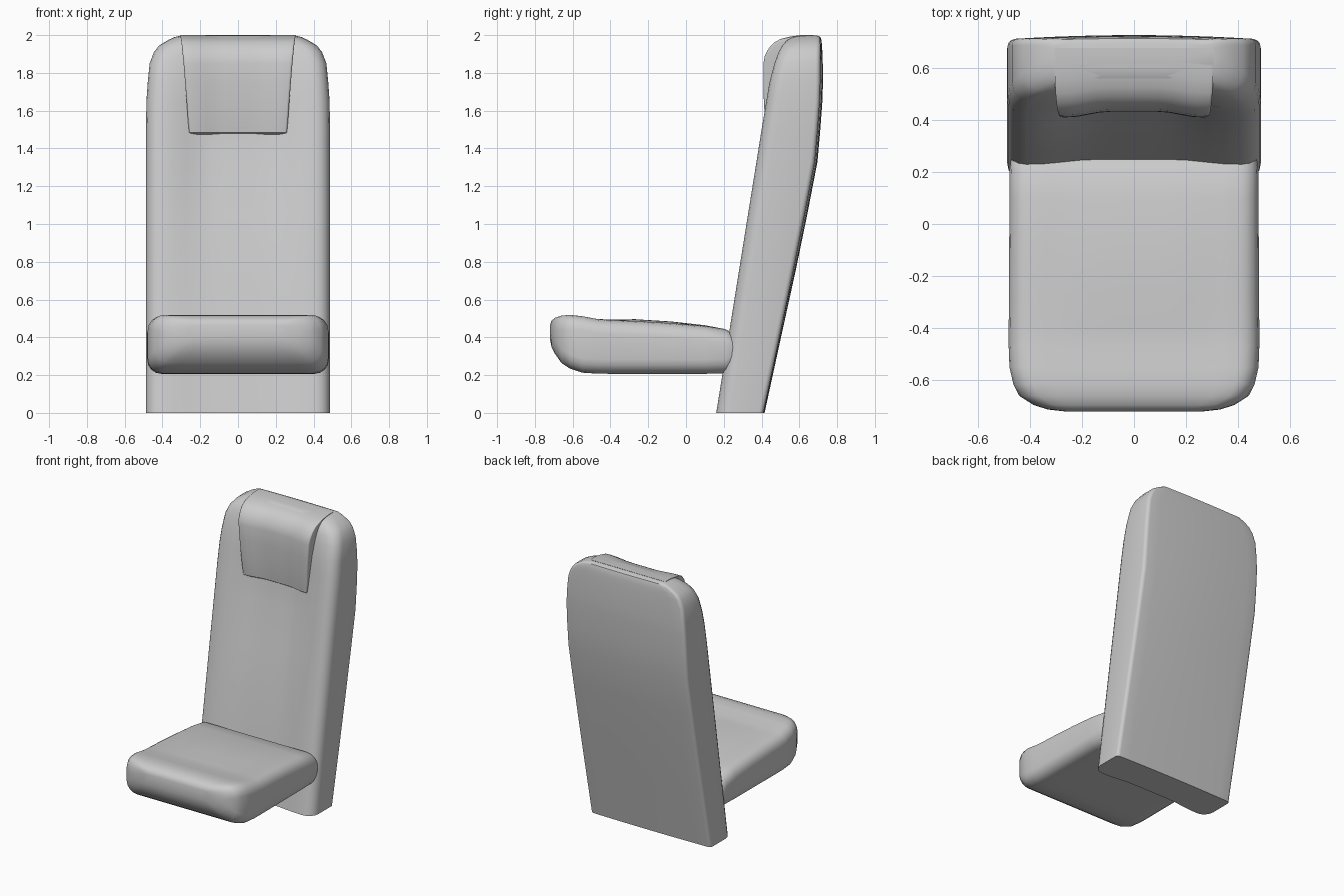
import bpy, bmesh, math


def section(w, a, b, ra, rb, dish=0.0, bulge=0.0):
    """Closed rounded outline: side a (with a central dish) and side b (with a bulge)."""
    s = 1 if b > a else -1
    depth = abs(b - a)
    ra, rb = min(ra, depth * 0.5), min(rb, depth * 0.45)
    pts = []

    def corner(cu, cv, r, start):
        for i in range(5):
            t = math.radians(start + 90 * i / 4)
            pts.append((cu + r * math.cos(t), cv + s * r * math.sin(t)))

    n = 12
    corner(-(w - ra), a + s * ra, ra, 180)
    for i in range(1, n):                       # side a, left to right
        f = -1 + 2 * i / n
        k = min(1, max(0, (0.95 - abs(f)) / 0.6))
        pts.append((f * (w - ra), a + s * dish * k * k * (3 - 2 * k)))
    corner(w - ra, a + s * ra, ra, 270)
    corner(w - rb, b - s * rb, rb, 0)
    for i in range(1, n):                       # side b, right to left
        f = 1 - 2 * i / n
        pts.append((f * (w - rb), b + s * bulge * (1 - f * f)))
    corner(-(w - rb), b - s * rb, rb, 90)
    return pts


def loft(name, rings, place, angle=40):
    """Skin a list of (position, section) rings and cap both ends."""
    bm = bmesh.new()
    loops = [[bm.verts.new(place(u, v, t)) for u, v in pts] for t, pts in rings]
    n = len(loops[0])
    for lo, hi in zip(loops, loops[1:]):
        for i in range(n):
            j = (i + 1) % n
            bm.faces.new((lo[i], lo[j], hi[j], hi[i]))
    bm.faces.new(loops[0])
    bm.faces.new(loops[-1])
    bmesh.ops.recalc_face_normals(bm, faces=bm.faces)
    me = bpy.data.meshes.new(name)
    bm.to_mesh(me)
    bm.free()
    ob = bpy.data.objects.new(name, me)
    bpy.context.collection.objects.link(ob)
    bpy.ops.object.select_all(action='DESELECT')
    ob.select_set(True)
    bpy.context.view_layer.objects.active = ob
    bpy.ops.object.shade_smooth_by_angle(angle=math.radians(angle))
    return ob


def upright(u, v, t):
    return (u, v, t)


def lying(u, v, t):
    return (u, t, v)


# Backrest: z, half width, front y, back y, centre dish, back bulge
back = [
    (0.00, .487, .160, .410, .02, .006), (0.40, .487, .224, .495, .02, .008),
    (0.75, .487, .280, .568, .025, .012), (1.05, .487, .328, .628, .04, .014),
    (1.33, .487, .373, .682, .06, .014), (1.50, .487, .400, .697, .06, .014),
    (1.65, .485, .425, .708, .05, .014), (1.75, .478, .442, .711, .04, .014),
    (1.85, .468, .468, .711, .03, .013), (1.91, .445, .490, .711, .02, .011),
    (1.945, .418, .510, .711, .01, .009), (1.975, .368, .537, .710, 0, .007),
    (1.99, .335, .560, .707, 0, .005), (1.998, .300, .600, .692, 0, 0),
]
loft("backrest", [(z, section(w, f, b, .075, .025, d, e))
                  for z, w, f, b, d, e in back], upright)

# Headrest cushion: z, half width, front y, back y
head = [
    (1.475, .258, .440, .60), (1.485, .260, .425, .60), (1.55, .265, .418, .60),
    (1.65, .272, .412, .60), (1.75, .280, .409, .61), (1.85, .288, .410, .62),
    (1.89, .292, .417, .63), (1.93, .296, .438, .64), (1.96, .299, .465, .65),
    (1.98, .302, .502, .66), (1.992, .304, .550, .67), (2.00, .305, .605, .675),
]
loft("headrest", [(z, section(w, f, b, .012, .012, .022))
                  for z, w, f, b in head], upright)

# Seat cushion: y, half width, top z, bottom z, centre dish (negative rises)
seat = [
    (-.720, .26, .465, .390, 0), (-.712, .33, .487, .350, 0),
    (-.695, .385, .503, .315, 0), (-.660, .440, .515, .265, 0),
    (-.615, .463, .519, .235, 0), (-.550, .478, .512, .213, 0),
    (-.470, .481, .497, .208, 0), (-.400, .481, .491, .207, -.003),
    (-.270, .480, .486, .207, -.010), (-.080, .479, .475, .207, -.009),
    (0.10, .478, .460, .207, -.004), (.210, .477, .443, .209, 0),
    (.250, .472, .420, .230, 0), (.272, .460, .392, .270, 0),
]
loft("seat", [(y, section(w, a, b, .075, .075, d))
              for y, w, a, b, d in seat], lying)
